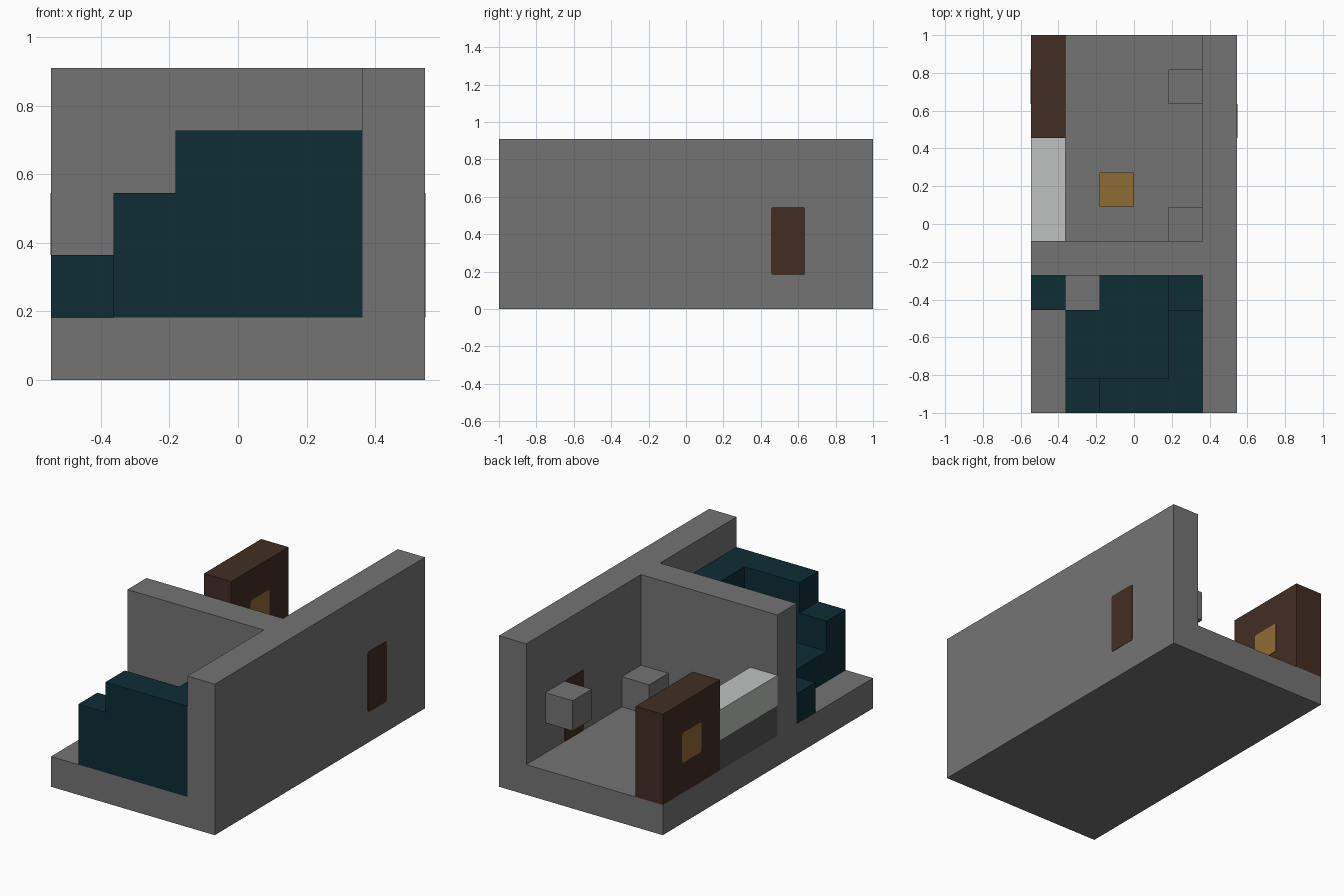
import bpy, bmesh
from mathutils import Vector

U = 2 / 11                                  # size of one building block
ORIGIN = Vector((-3 * U, -1, 0))

cube = bpy.data.objects.get("Cube")
if cube:
    bpy.data.objects.remove(cube, do_unlink=True)


def material(name, r, g, b):
    m = bpy.data.materials.new(name)
    m.use_nodes = True
    m.diffuse_color = (r, g, b, 1)
    bsdf = m.node_tree.nodes["Principled BSDF"]
    bsdf.inputs["Base Color"].default_value = (r, g, b, 1)
    return m


GREY = material("stone_grey", .175, .175, .175)
DARK = material("dark_grey", .09, .09, .09)
WHITE = material("off_white", .52, .545, .525)
TEAL = material("deep_teal", .004, .027, .034)
BROWN = material("dark_wood", .054, .027, .017)
GOLD = material("golden_wood", .275, .15, .036)


def finish(name, bm, mat):
    bmesh.ops.recalc_face_normals(bm, faces=bm.faces)
    mesh = bpy.data.meshes.new(name)
    bm.to_mesh(mesh)
    bm.free()
    mesh.materials.append(mat)
    obj = bpy.data.objects.new(name, mesh)
    bpy.context.scene.collection.objects.link(obj)
    return obj


def blocks(name, mat, *boxes):
    """Merge grid boxes (low corner, high corner) into one clean outer shell."""
    cells = {(x, y, z) for lo, hi in boxes
             for x in range(lo[0], hi[0])
             for y in range(lo[1], hi[1])
             for z in range(lo[2], hi[2])}
    bm = bmesh.new()
    for cell in cells:
        for axis in range(3):
            for side in (0, 1):
                near = list(cell)
                near[axis] += 2 * side - 1
                if tuple(near) in cells:
                    continue
                base, a, b = Vector(cell), Vector(), Vector()
                base[axis] += side
                a[(axis + 1) % 3] = 1
                b[(axis + 2) % 3] = 1
                bm.faces.new([bm.verts.new(ORIGIN + U * p)
                              for p in (base, base + a, base + a + b, base + b)])
    bmesh.ops.remove_doubles(bm, verts=bm.verts, dist=.001)
    bmesh.ops.recalc_face_normals(bm, faces=bm.faces)
    bmesh.ops.dissolve_limit(bm, angle_limit=.01, verts=bm.verts, edges=bm.edges)
    return finish(name, bm, mat)


def panel(name, mat, x, y, z, height):
    """Thin plate with softened corners on a face that looks along x."""
    bm = bmesh.new()
    bmesh.ops.create_cube(bm, size=1)
    for v in bm.verts:
        v.co = ORIGIN + U * Vector((x, y + .5, z + height / 2)) \
            + Vector((v.co.x * .004, v.co.y * U, v.co.z * height * U))
    corners = [e for e in bm.edges if abs(e.verts[0].co.x - e.verts[1].co.x) > .003]
    bmesh.ops.bevel(bm, geom=corners, offset=.01, segments=2, affect='EDGES', profile=.5)
    return finish(name, bm, mat)


# Floor, long outer wall and dividing wall as one shell
blocks("room_shell", GREY,
       ((0, 0, 0), (6, 11, 1)), ((5, 0, 1), (6, 11, 5)), ((0, 4, 1), (5, 5, 5)))

# Door, seen on both faces of the long wall
for side, x in (("outer", 6), ("inner", 5)):
    panel(side + "_door", BROWN, x, 8, 1, 2)

# Corner sofa: seat, two backrests and lower ends
blocks("corner_sofa", TEAL,
       ((1, 1, 1), (4, 3, 2)), ((2, 3, 1), (4, 4, 2)),
       ((2, 0, 1), (5, 1, 4)), ((4, 1, 1), (5, 3, 4)),
       ((1, 0, 1), (2, 1, 3)), ((4, 3, 1), (5, 4, 3)))
blocks("footstool", TEAL, ((0, 3, 1), (1, 4, 2)))

# Bed: dark base with a pale mattress
blocks("bed_base", DARK, ((0, 5, 1), (1, 8, 2)))
blocks("mattress", WHITE, ((0, 5, 2), (1, 8, 3)))

# Wardrobe with a golden panel on each broad face
blocks("wardrobe", BROWN, ((0, 8, 1), (1, 11, 4)))
for side, x in (("outer", 0), ("inner", 1)):
    panel(side + "_wardrobe_panel", GOLD, x, 9, 2, 1)

# Small furniture along the wall
blocks("stool", GOLD, ((2, 6, 1), (3, 7, 2)))
blocks("floor_cabinet", GREY, ((4, 5, 1), (5, 6, 2)))
blocks("wall_cabinet", GREY, ((4, 9, 2), (5, 10, 3)))
